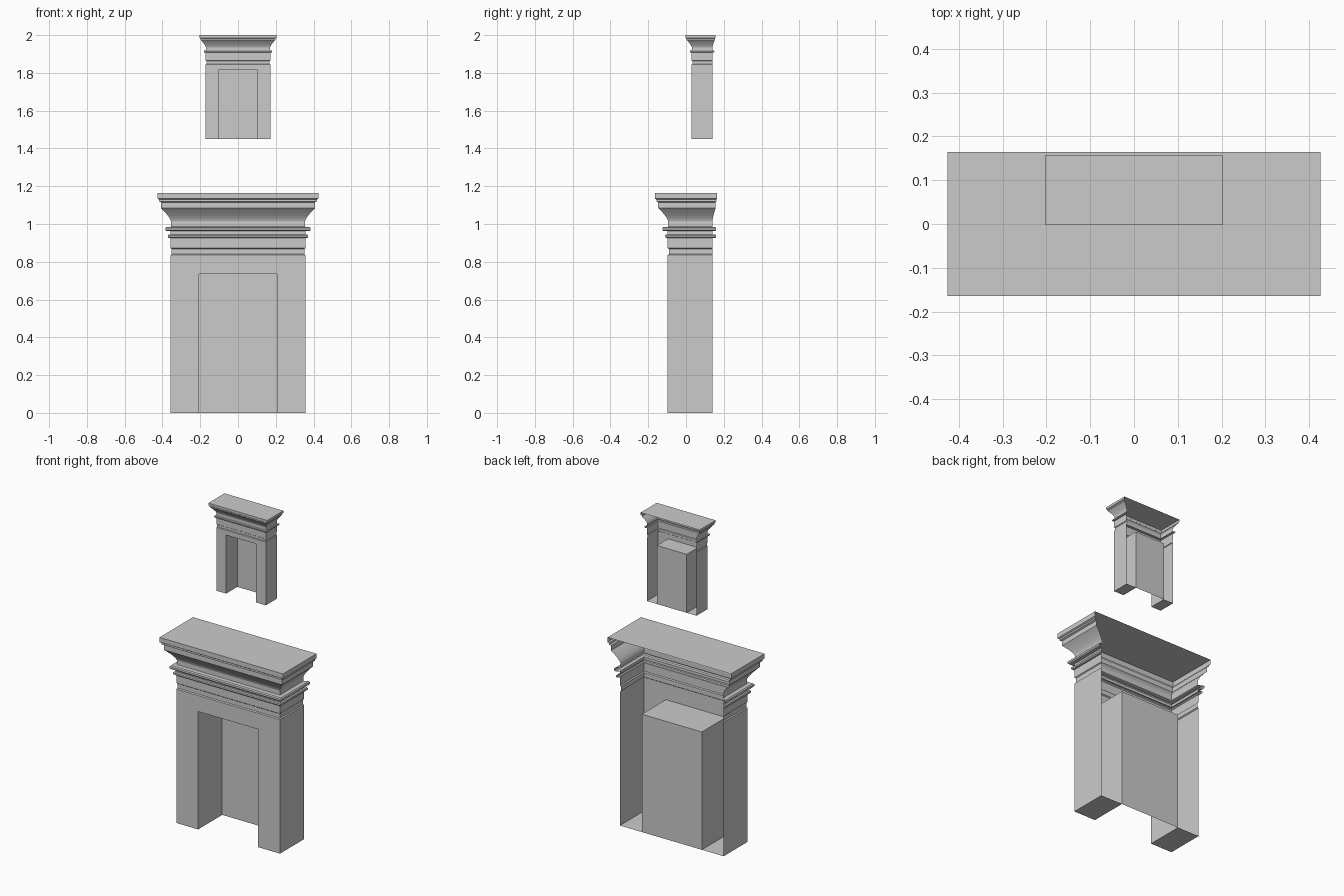
import bpy, bmesh, math

if "Cube" in bpy.data.objects:
    bpy.data.objects.remove(bpy.data.objects["Cube"])

BACK = 0.14


def make_object(name, polys):
    bm = bmesh.new()
    for poly in polys:
        bm.faces.new([bm.verts.new(p) for p in poly])
    bmesh.ops.remove_doubles(bm, verts=bm.verts, dist=1e-5)
    me = bpy.data.meshes.new(name)
    bm.to_mesh(me)
    bm.free()
    ob = bpy.data.objects.new(name, me)
    bpy.context.collection.objects.link(ob)
    return ob


def path(hw, front, d, z, back):
    # three-sided path: right side, front, left side (back stays open)
    return [(hw + d, BACK + back, z), (hw + d, front - d, z),
            (-hw - d, front - d, z), (-hw - d, BACK + back, z)]


def mantel(prefix, hw, front, z0, niche_hw, niche_top, profile):
    zt = profile[0][1]
    n = niche_hw

    # surround: outer sides, pierced front and leg undersides
    polys = [[(-n, front, niche_top), (n, front, niche_top), (n, front, zt), (-n, front, zt)]]
    for s in (1, -1):
        polys += [
            [(s * hw, front, z0), (s * hw, BACK, z0), (s * hw, BACK, zt), (s * hw, front, zt)],
            [(s * n, front, z0), (s * hw, front, z0), (s * hw, front, zt),
             (s * n, front, zt), (s * n, front, niche_top)],
            [(s * n, front, z0), (s * n, BACK, z0), (s * hw, BACK, z0), (s * hw, front, z0)]]
    make_object(prefix + "_surround", polys)

    # recess: cheeks, ceiling and back wall, no floor
    polys = [[(-n, BACK, z0), (n, BACK, z0), (n, BACK, niche_top), (-n, BACK, niche_top)],
             [(-n, front, niche_top), (-n, BACK, niche_top), (n, BACK, niche_top), (n, front, niche_top)]]
    for s in (1, -1):
        polys.append([(s * n, front, z0), (s * n, front, niche_top),
                      (s * n, BACK, niche_top), (s * n, BACK, z0)])
    make_object(prefix + "_recess", polys)

    # mouldings swept round three sides, closed by the shelf top
    rows = [path(hw, front, *p) for p in profile]
    polys = []
    for a, b in zip(rows, rows[1:]):
        for i in range(3):
            polys.append([a[i], a[i + 1], b[i + 1], b[i]])
    polys.append(rows[-1])
    make_object(prefix + "_cornice", polys)


def ring(d, z, h, back, base=0.0):
    # thin band with softened edges
    c = h * 0.25
    return [(base, z, 0), (d - c, z, back - c), (d, z + c, back), (d, z + h - c, back),
            (d - c, z + h, back - c), (base, z + h, 0)]


def cove(d0, z0, d1, z1, back, steps=5):
    # hollow curve flaring outwards
    out = []
    for i in range(steps + 1):
        t = i / steps
        k = t ** 1.35
        out.append((d0 + (d1 - d0) * k, z0 + (z1 - z0) * t, back * k))
    return out


# profile points: outward offset, height, extra reach at the back
lower = [(0, 0.835, 0), (-0.006, 0.84, 0), (-0.006, 0.868, 0), (0, 0.873, 0)]
lower += ring(0.013, 0.925, 0.02, 0.018)
lower += ring(0.027, 0.962, 0.023, 0.02)
lower += [(-0.003, 0.987, 0)] + cove(-0.003, 1.015, 0.05, 1.085, 0.017)
lower += [(0.05, 1.115, 0.017), (0.06, 1.12, 0.021), (0.06, 1.13, 0.021),
          (0.068, 1.135, 0.025), (0.068, 1.165, 0.025)]

upper = [(0, 1.845, 0), (-0.004, 1.848, 0), (-0.004, 1.862, 0), (0, 1.865, 0)]
upper += ring(0.009, 1.907, 0.012, 0.01)
upper += [(-0.001, 1.921, 0)] + cove(-0.001, 1.935, 0.027, 1.975, 0.013)
upper += [(0.027, 1.982, 0.013), (0.032, 1.986, 0.017), (0.032, 2.0, 0.017)]

mantel("lower_mantel", 0.358, -0.097, 0.0, 0.207, 0.735, lower)
mantel("upper_mantel", 0.171, 0.03, 1.45, 0.103, 1.815, upper)
